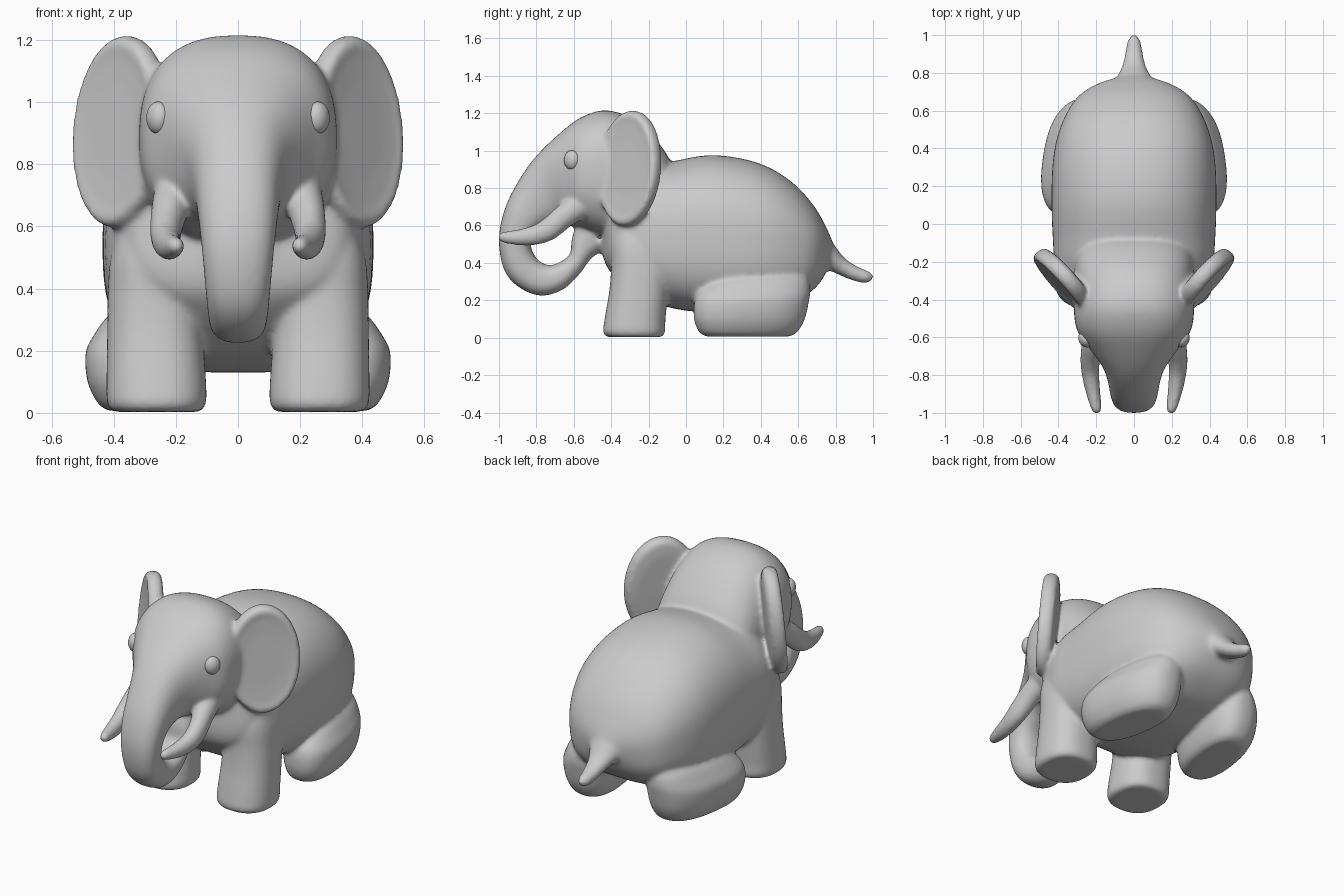
import bpy, bmesh, math
from mathutils import Vector

if "Cube" in bpy.data.objects:
    bpy.data.objects.remove(bpy.data.objects["Cube"])

parts = []


def finish(name, bm, mirror=False):
    """Turn a bmesh into an object, optionally adding its x-mirrored twin."""
    if mirror:
        dup = bmesh.ops.duplicate(bm, geom=bm.verts[:] + bm.edges[:] + bm.faces[:])
        for v in dup["geom"]:
            if isinstance(v, bmesh.types.BMVert):
                v.co.x *= -1
    bmesh.ops.recalc_face_normals(bm, faces=bm.faces)
    me = bpy.data.meshes.new(name)
    bm.to_mesh(me)
    bm.free()
    ob = bpy.data.objects.new(name, me)
    bpy.context.collection.objects.link(ob)
    parts.append(ob)


def skin(bm, rings):
    n = len(rings[0])
    for a, b in zip(rings, rings[1:]):
        for i in range(n):
            j = (i + 1) % n
            bm.faces.new((a[i], a[j], b[j], b[i]))
    bm.faces.new(rings[0])
    bm.faces.new(rings[-1])


def smooth_rows(rows, steps=8):
    """Catmull-Rom interpolation of the section rows."""
    out = []
    for i in range(len(rows) - 1):
        p0, p1, p2, p3 = (rows[min(max(i + k, 0), len(rows) - 1)] for k in (-1, 0, 1, 2))
        for s in range(steps):
            t = s / steps
            out.append([0.5 * (2 * b + (c - a) * t + (2 * a - 5 * b + 4 * c - d) * t * t
                               + (3 * b - a - 3 * c + d) * t ** 3)
                        for a, b, c, d in zip(p0, p1, p2, p3)])
    return out + [list(rows[-1])]


def loft(name, rows, power=2.2, power_b=None, mirror=False, shear=0.0, pivot=0.0, n=96):
    """Rows: (y, z) of one edge, (y, z) of opposite edge, half width, centre x.
    power rounds the first half of each section, power_b the opposite half."""
    bm = bmesh.new()
    rings = []
    for ya, za, yb, zb, w, cx in smooth_rows([r if len(r) == 6 else r + (0.0,) for r in rows]):
        ring = []
        for i in range(n):
            a = 2 * math.pi * i / n
            p = power if math.cos(a) > 0 else power_b or power
            c, s = (math.copysign(abs(f) ** (2 / p), f) for f in (math.cos(a), math.sin(a)))
            y = (ya + yb) / 2 + (ya - yb) / 2 * c
            z = (za + zb) / 2 + (za - zb) / 2 * c
            ring.append(bm.verts.new((cx + w * s + shear * (y - pivot), y, z)))
        rings.append(ring)
    skin(bm, rings)
    finish(name, bm, mirror)


# torso
loft("body", [
    (-.43, .70, -.45, .47, .12), (-.37, .82, -.41, .36, .33), (-.22, .91, -.25, .22, .412),
    (-.06, .945, -.08, .16, .43), (.12, .975, .10, .135, .436), (.30, .957, .30, .13, .432),
    (.45, .907, .44, .15, .41), (.58, .82, .56, .18, .365), (.68, .71, .66, .24, .30),
    (.745, .60, .72, .30, .21), (.785, .51, .765, .38, .09)], 2.3, 2.9)

# head running into the curled trunk, whose tip meets the chest
loft("head_and_trunk", [
    (-.06, .90, -.20, .45, .30), (-.13, 1.02, -.30, .50, .315), (-.26, 1.155, -.40, .53, .315),
    (-.42, 1.215, -.50, .56, .318), (-.56, 1.178, -.57, .59, .30), (-.69, 1.08, -.62, .60, .235),
    (-.81, .96, -.67, .60, .168), (-.90, .83, -.73, .595, .14), (-.968, .69, -.80, .56, .127),
    (-1.0, .53, -.83, .50, .115), (-.975, .37, -.81, .44, .105), (-.90, .275, -.77, .40, .098),
    (-.78, .225, -.72, .388, .093), (-.66, .257, -.665, .41, .09), (-.57, .34, -.62, .45, .088),
    (-.50, .43, -.61, .53, .09), (-.41, .48, -.58, .63, .10)], 2.45)

# tail
loft("tail", [
    (.70, .62, .68, .36, .16), (.79, .50, .76, .36, .095), (.85, .425, .82, .335, .063),
    (.92, .380, .90, .303, .046), (.975, .357, .965, .292, .034), (1.003, .335, .998, .308, .014)], 2)

# front legs
loft("front_leg", [
    (-.42, .003, -.13, .003, .14, .262), (-.443, .03, -.112, .03, .159, .262),
    (-.435, .10, -.11, .10, .16, .263), (-.41, .25, -.095, .25, .154, .267),
    (-.40, .38, -.085, .38, .150, .269), (-.40, .50, -.10, .50, .138, .272),
    (-.38, .64, -.14, .64, .10, .27)], 2.4, mirror=True)

# folded hind legs
loft("hind_leg", [
    (.11, .006, .55, .006, .105, .305), (.07, .03, .595, .03, .135, .309),
    (.043, .10, .635, .10, .163, .315), (.045, .19, .658, .20, .17, .316),
    (.075, .25, .665, .26, .150, .31), (.16, .31, .65, .32, .115, .305),
    (.28, .345, .60, .355, .06, .30)], 2.4, mirror=True, shear=-.14, pivot=.32)

# tusks
loft("tusk", [
    (-.52, .82, -.50, .66, .065, .20), (-.66, .725, -.61, .60, .06, .218),
    (-.745, .65, -.70, .53, .052, .232), (-.81, .605, -.79, .498, .046, .23),
    (-.90, .578, -.89, .493, .039, .216), (-.98, .567, -.98, .508, .027, .20),
    (-1.003, .552, -1.003, .522, .013, .197)], 2, mirror=True)

# slightly dished ears: a turned profile stretched to an upright oval
bm = bmesh.new()
u, nrm = Vector((.667, .747, 0)), Vector((.747, -.667, 0))
rings = []
for r, d in [(.05, .022), (.5, .022), (.8, .026), (.88, .032), (.94, .031), (.985, .016),
             (1.0, -.008), (.985, -.032), (.92, -.052), (.7, -.062), (.05, -.068)]:
    ring = []
    for i in range(120):
        a = 2 * math.pi * i / 120
        h = .31 * r * math.sin(a)
        p = Vector((.382, -.308, .905)) + u * (.207 * r * math.cos(a)) + nrm * d
        ring.append(bm.verts.new(p + Vector((-.06 * h, .06 * h, h))))
    rings.append(ring)
skin(bm, rings)
finish("ear", bm, mirror=True)

# fuse everything into one soft skin
bpy.ops.object.select_all(action='DESELECT')
for ob in parts:
    ob.select_set(True)
bpy.context.view_layer.objects.active = parts[0]
bpy.ops.object.join()
skin_ob = bpy.context.view_layer.objects.active
skin_ob.name = "elephant"
rem = skin_ob.modifiers.new("fuse", 'REMESH')
rem.mode = 'VOXEL'
rem.voxel_size = .011
rem.use_smooth_shade = True
soft = skin_ob.modifiers.new("soften", 'SMOOTH')
soft.factor = .5
soft.iterations = 12

# eyes
for side, label in ((1, "right"), (-1, "left")):
    bpy.ops.mesh.primitive_uv_sphere_add(segments=24, ring_count=16, radius=1,
                                         location=(.257 * side, -.61, .95),
                                         rotation=(0, 0, -.5 * side))
    eye = bpy.context.object
    eye.name = "eye_" + label
    eye.scale = (.036, .045, .052)
    bpy.ops.object.shade_smooth()
